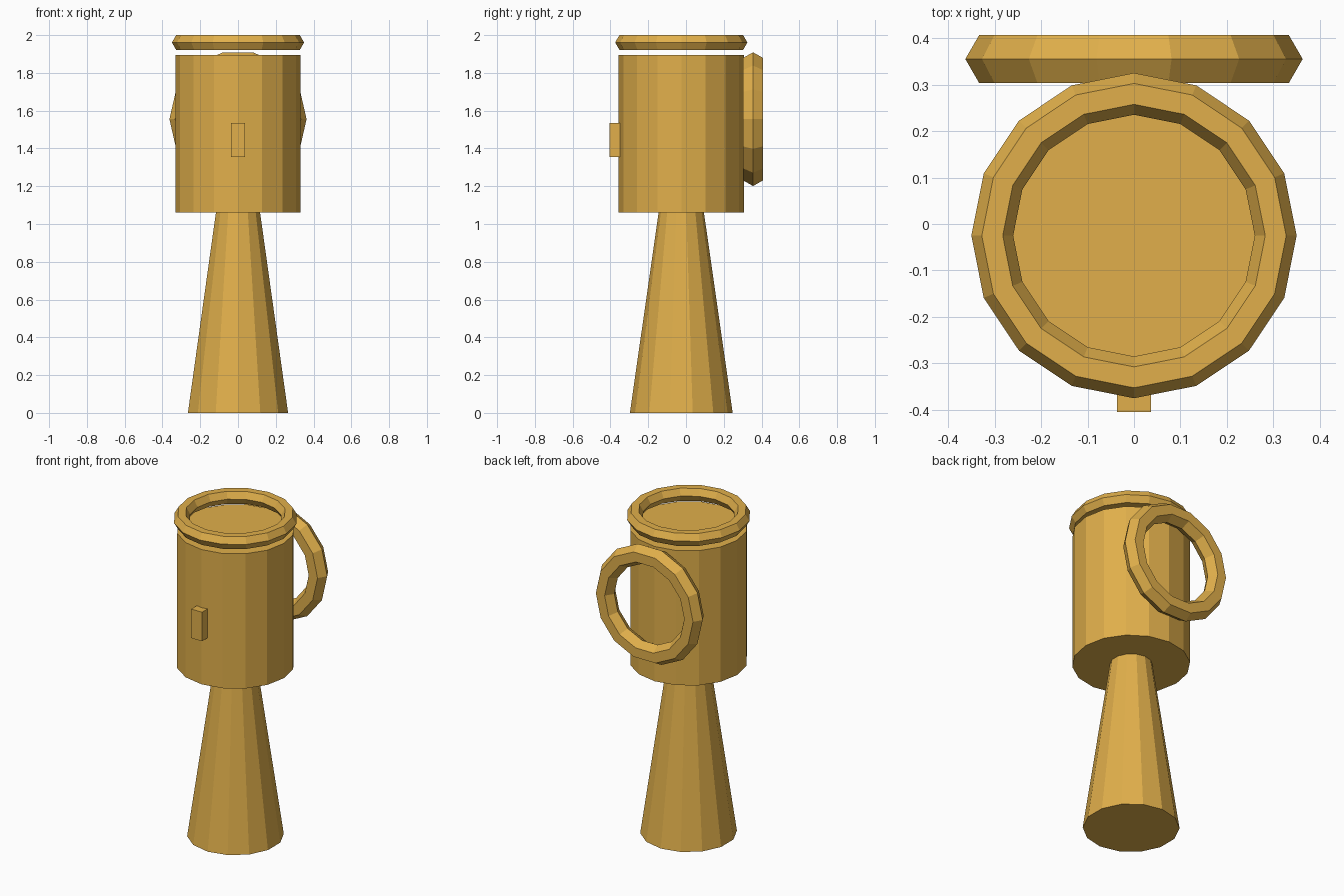
import bpy, math

if "Cube" in bpy.data.objects:
    bpy.data.objects.remove(bpy.data.objects["Cube"])

AXIS_Y = -0.025  # shared centre line of stand, body and rim

brass = bpy.data.materials.new("warm_yellow")
brass.diffuse_color = (0.75, 0.43, 0.07, 1)
brass.use_nodes = True
brass.node_tree.nodes["Principled BSDF"].inputs["Base Color"].default_value = brass.diffuse_color


def finish(name):
    ob = bpy.context.object
    ob.name = name
    ob.data.materials.append(brass)
    return ob


def frustum(name, sides, r_bottom, r_top, z0, z1):
    bpy.ops.mesh.primitive_cone_add(
        vertices=sides, radius1=r_bottom, radius2=r_top, depth=z1 - z0,
        location=(0, AXIS_Y, (z0 + z1) / 2))
    return finish(name)


def ring(name, sides, major, minor, location, rotation=(0, 0, 0)):
    bpy.ops.mesh.primitive_torus_add(
        major_segments=sides, minor_segments=6, major_radius=major,
        minor_radius=minor, location=location, rotation=rotation)
    return finish(name)


# Tapered stand and closed drum body
frustum("stand", 14, 0.272, 0.12, 0.0, 1.06)
frustum("body", 16, 0.332, 0.332, 1.06, 1.895)

# Rim floating just above the body
ring("rim", 16, 0.305, 0.045, (0, AXIS_Y, 1.961))

# Upright ring on the back
ring("back_ring", 14, 0.303, 0.06, (0, 0.355, 1.555), (math.pi / 2, 0, 0))

# Small block on the front
bpy.ops.mesh.primitive_cube_add(size=1, location=(0, -0.365, 1.445))
block = finish("front_block")
block.scale = (0.074, 0.08, 0.18)
